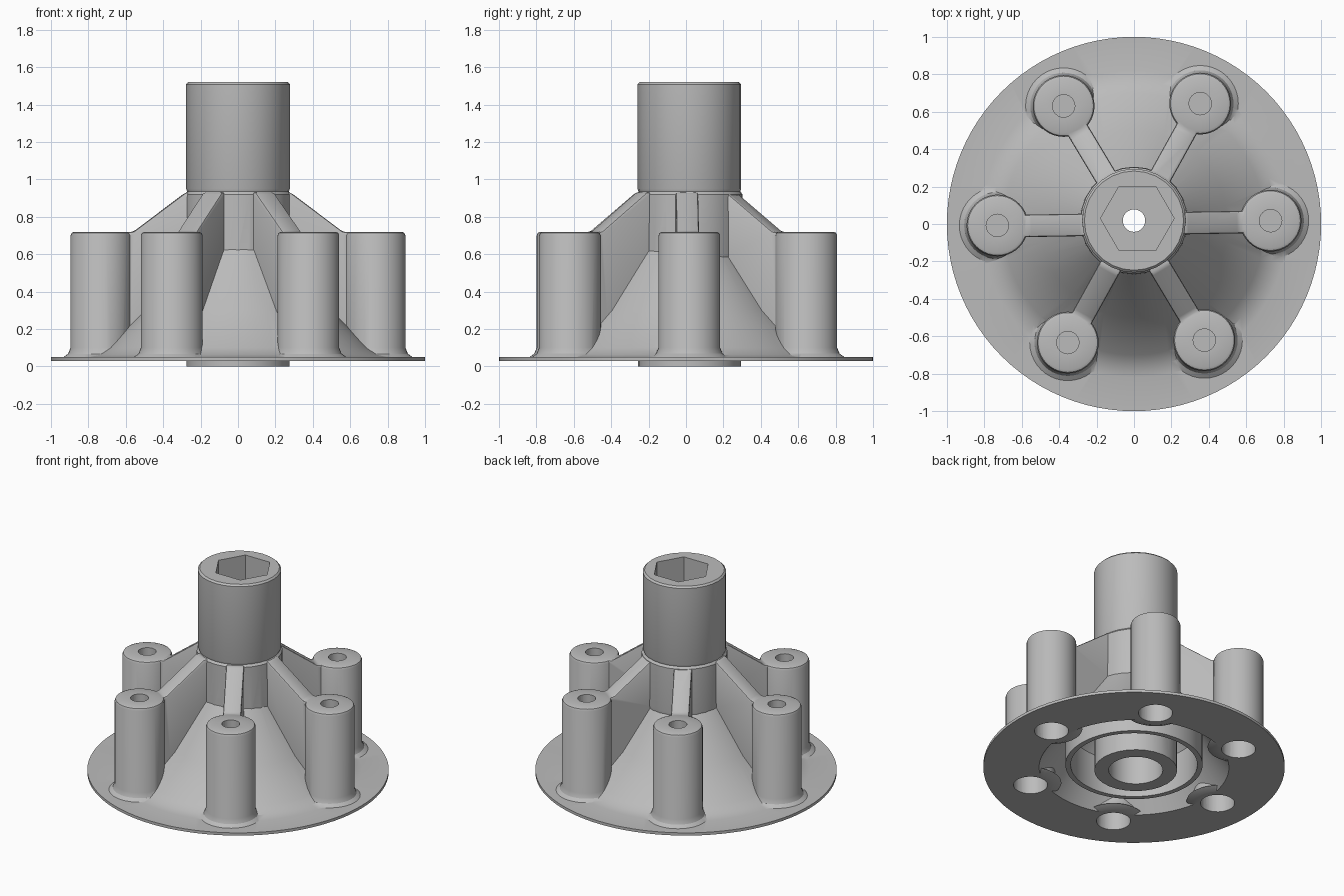
import bpy, bmesh, math
from mathutils import Matrix, Vector

if "Cube" in bpy.data.objects:
    bpy.data.objects.remove(bpy.data.objects["Cube"])

grey = bpy.data.materials.new("cast_grey")
grey.diffuse_color = (0.5, 0.5, 0.5, 1)
grey.use_nodes = True
grey.node_tree.nodes["Principled BSDF"].inputs["Base Color"].default_value = grey.diffuse_color


def add_object(name, bm, loc=(0, 0, 0), angle=0):
    bmesh.ops.recalc_face_normals(bm, faces=bm.faces)
    bm.transform(Matrix.Translation(loc) @ Matrix.Rotation(angle, 4, 'Z'))
    mesh = bpy.data.meshes.new(name)
    bm.to_mesh(mesh)
    bm.free()
    mesh.materials.append(grey)
    obj = bpy.data.objects.new(name, mesh)
    bpy.context.collection.objects.link(obj)
    return obj


def lathe(name, profile, segments, loc=(0, 0, 0), angle=0):
    """Spin a closed (radius, height) outline around the z axis."""
    bm = bmesh.new()
    verts = [bm.verts.new((r, 0, z)) for r, z in profile]
    edges = [bm.edges.new((verts[i], verts[(i + 1) % len(verts)]))
             for i in range(len(verts))
             if profile[i][0] > 0 or profile[(i + 1) % len(verts)][0] > 0]
    bmesh.ops.spin(bm, geom=verts + edges, cent=(0, 0, 0), axis=(0, 0, 1),
                   angle=math.tau, steps=segments)
    bmesh.ops.remove_doubles(bm, verts=bm.verts, dist=1e-4)
    return add_object(name, bm, loc, angle)


def rod(name, radius, z0, z1, segments, x=0, y=0):
    return lathe(name, [(0, z0), (radius, z0), (radius, z1), (0, z1)], segments, (x, y, 0))


def apply_modifier(obj, mod):
    with bpy.context.temp_override(object=obj, active_object=obj, selected_objects=[obj]):
        bpy.ops.object.modifier_apply(modifier=mod.name)


def combine(target, tool, operation):
    mod = target.modifiers.new(operation.lower(), 'BOOLEAN')
    mod.operation = operation
    mod.solver = 'EXACT'
    mod.object = tool
    apply_modifier(target, mod)
    bpy.data.objects.remove(tool)


def make_rib(angle):
    """Sloped web from the hub to a post."""
    outline = [(0.24, 0.93), (0.28, 0.93), (0.56, 0.72), (0.66, 0.715),
               (0.66, 0.08), (0.5, 0.26), (0.24, 0.61)]
    bm = bmesh.new()
    face = bm.faces.new([bm.verts.new((r, -0.06, z)) for r, z in outline])
    ext = bmesh.ops.extrude_face_region(bm, geom=[face])
    new = [g for g in ext['geom'] if isinstance(g, bmesh.types.BMVert)]
    bmesh.ops.translate(bm, vec=(0, 0.12, 0), verts=new)
    rib = add_object("rib", bm, angle=angle)
    mod = rib.modifiers.new("soft_edges", 'BEVEL')
    mod.width = 0.012
    mod.segments = 2
    apply_modifier(rib, mod)
    return rib


# Round base plate, hollow cone and the ring wall beneath it
body = lathe("flange_body", [
    (1.0, 0.03), (1.0, 0.05), (0.82, 0.05), (0.76, 0.063), (0.70, 0.1),
    (0.5, 0.3), (0.28, 0.61), (0.24, 0.66), (0.24, 0.56), (0.42, 0.316),
    (0.42, 0.05), (0.455, 0.05), (0.455, 0.268), (0.63, 0.03)], 96)

# Central hub with a wide lower bore and a narrow through hole
hub = lathe("hub", [
    (0.18, 0), (0.275, 0), (0.275, 0.5), (0.288, 0.6), (0.285, 0.92),
    (0.272, 0.935), (0.277, 0.95), (0.277, 1.508), (0.265, 1.52),
    (0.06, 1.52), (0.06, 0.85), (0.18, 0.85)], 28, (0.0, 0.018, 0))
combine(body, hub, 'UNION')

# Six posts with ribs
post_profile = [(0, 0.03), (0.16, 0.03), (0.205, 0.049), (0.178, 0.068), (0.165, 0.1),
                (0.165, 0.7), (0.159, 0.714), (0.145, 0.72), (0, 0.72)]
angles = [math.radians(1 + 60 * i) for i in range(6)]
centres = [(0.73 * math.cos(a), 0.73 * math.sin(a) + 0.005) for a in angles]
for a, (x, y) in zip(angles, centres):
    combine(body, make_rib(a), 'UNION')
    combine(body, lathe("post", post_profile, 40, (x, y, 0)), 'UNION')

# Screw holes on top of the posts and wider pockets beneath them
for x, y in centres:
    combine(body, rod("screw_hole", 0.06, 0.42, 0.8, 24, x, y), 'DIFFERENCE')
    combine(body, rod("pocket", 0.113, -0.1, 0.34, 32, x, y), 'DIFFERENCE')

# Hexagonal socket in the hub
combine(body, rod("hex_socket", 0.197, 0.95, 1.7, 6, 0.018, 0.03), 'DIFFERENCE')

bpy.context.view_layer.objects.active = body
body.select_set(True)
bpy.ops.object.shade_smooth_by_angle(angle=math.radians(32))
